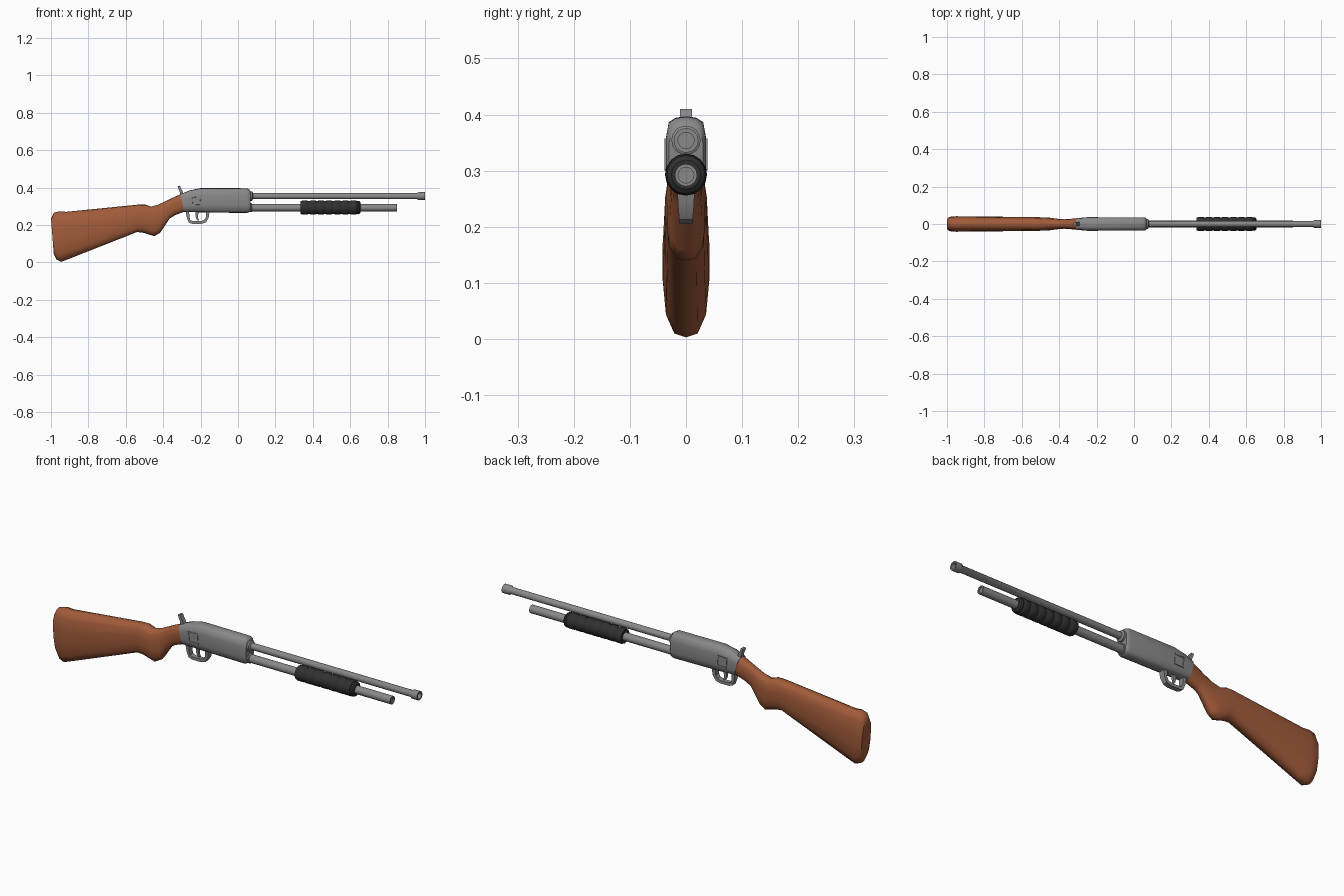
import bpy, bmesh, math

if "Cube" in bpy.data.objects:
    bpy.data.objects.remove(bpy.data.objects["Cube"])


def material(name, rgb):
    m = bpy.data.materials.new(name)
    m.diffuse_color = (*rgb, 1)
    m.use_nodes = True
    m.node_tree.nodes["Principled BSDF"].inputs["Base Color"].default_value = m.diffuse_color
    return m


STEEL = material("grey steel", (0.25, 0.25, 0.25))
WOOD = material("brown wood", (0.36, 0.105, 0.042))
GRIP = material("dark grip", (0.03, 0.03, 0.03))


def finish(bm, name, mat, angle=35):
    bmesh.ops.recalc_face_normals(bm, faces=bm.faces)
    me = bpy.data.meshes.new(name)
    bm.to_mesh(me)
    bm.free()
    me.materials.append(mat)
    ob = bpy.data.objects.new(name, me)
    bpy.context.collection.objects.link(ob)
    bpy.ops.object.select_all(action='DESELECT')
    ob.select_set(True)
    bpy.context.view_layer.objects.active = ob
    bpy.ops.object.shade_smooth_by_angle(angle=math.radians(angle))
    return ob


def bridge(bm, rings, caps=True):
    n = len(rings[0])
    for a, b in zip(rings, rings[1:]):
        for i in range(n):
            j = (i + 1) % n
            bm.faces.new((a[i], a[j], b[j], b[i]))
    if caps:
        bm.faces.new(rings[0])
        bm.faces.new(rings[-1])


def loft(name, mat, sections, quarter, angle=35):
    """Sections are (top x, top z, bottom x, bottom z, half width); quarter is
    the upper right part of the unit cross-section, mirrored both ways."""
    right = quarter + [(y, -v) for y, v in reversed(quarter)]
    ring = right + [(-y, v) for y, v in reversed(right) if y > 0]
    bm = bmesh.new()
    rings = []
    for tx, tz, bx, bz, w in sections:
        rings.append([bm.verts.new(((tx + bx) / 2 + v * (tx - bx) / 2, y * w,
                                    (tz + bz) / 2 + v * (tz - bz) / 2)) for y, v in ring])
    bridge(bm, rings)
    return finish(bm, name, mat, angle)


def lathe(name, mat, profile, z, sides=16, angle=35):
    """Turn (x, radius) points about an axis along x at height z."""
    bm = bmesh.new()
    rings = []
    for x, r in profile:
        rings.append([bm.verts.new((x, r * math.cos(2 * math.pi * i / sides),
                                    z + r * math.sin(2 * math.pi * i / sides)))
                      for i in range(sides)])
    bridge(bm, rings)
    return finish(bm, name, mat, angle)


OVAL = [(0.0, 1.0), (0.5, 0.95), (0.86, 0.7), (1.0, 0.25)]
BODY = [(0.0, 1.0), (0.5, 0.96), (0.85, 0.84), (1.0, 0.4)]
SQUARE = [(1.0, 1.0)]

# Wooden stock with its pistol-style wrist
loft("stock", WOOD, [
    (-1.0, .235, -.985, .045, .034),
    (-.985, .265, -.97, .014, .039),
    (-.955, .273, -.945, .003, .0415),
    (-.92, .27, -.905, .018, .041),
    (-.53, .309, -.54, .162, .037),
    (-.495, .309, -.51, .159, .036),
    (-.465, .298, -.447, .14, .034),
    (-.425, .309, -.416, .158, .029),
    (-.385, .328, -.365, .235, .025),
    (-.35, .345, -.335, .253, .027),
    (-.303, .366, -.28, .273, .032)], OVAL, 50)

# Steel receiver
loft("receiver", STEEL, [
    (-.31, .364, -.286, .27, .032),
    (-.26, .384, -.25, .269, .035),
    (-.2, .397, -.2, .267, .036),
    (.048, .396, .048, .264, .036),
    (.06, .391, .06, .268, .034),
    (.066, .381, .066, .275, .03)], BODY, 50)

# Barrel with muzzle ring and bore
lathe("barrel", STEEL, [
    (.05, .026), (.075, .026), (.08, .0165), (.958, .0165), (.966, .022),
    (1.0, .022), (1.0, .0145), (.96, .0145)], .354)

# Magazine tube under the barrel
lathe("magazine_tube", STEEL, [
    (.05, .024), (.072, .024), (.075, .02), (.85, .02), (.85, .014), (.844, .014)], .292)

# Ribbed pump grip
ribs = [(.335, .021), (.335, .034)]
for i in range(7):
    x = .338 + i * .0435
    ribs += [(x, .034), (x + .005, .0375), (x + .033, .0375), (x + .038, .034)]
ribs += [(.642, .0365), (.65, .034), (.656, .026), (.656, .02)]
lathe("pump_grip", GRIP, ribs, .293)

# Trigger guard loop (outer and inner edge pairs)
loft("trigger_guard", STEEL, [
    (-.152, .275, -.172, .275, .016),
    (-.157, .237, -.172, .24, .014),
    (-.172, .213, -.182, .226, .012),
    (-.195, .206, -.2, .22, .012),
    (-.245, .206, -.242, .22, .012),
    (-.264, .213, -.255, .226, .012),
    (-.273, .237, -.259, .24, .013),
    (-.28, .275, -.262, .275, .015)], SQUARE)

# Trigger
loft("trigger", STEEL, [
    (-.207, .272, -.226, .272, .006),
    (-.214, .25, -.228, .25, .006),
    (-.214, .237, -.224, .234, .005),
    (-.207, .226, -.214, .223, .005)], SQUARE)

# Hammer spur behind the receiver
loft("hammer", STEEL, [
    (-.288, .36, -.308, .352, .011),
    (-.297, .382, -.312, .379, .011),
    (-.304, .394, -.318, .392, .011),
    (-.31, .41, -.323, .408, .011)], SQUARE)

# Framed port plate on each side, with a sunken centre
for side, label in ((-1, "front"), (1, "back")):
    bm = bmesh.new()
    corners = [(-.252, .353), (-.197, .357), (-.193, .302), (-.247, .3)]
    rings = [[bm.verts.new((x, side * y, z)) for x, z in corners] for y in (.033, .0385)]
    bridge(bm, rings)
    bm.faces.ensure_lookup_table()
    bmesh.ops.recalc_face_normals(bm, faces=bm.faces)
    face = max(bm.faces, key=lambda f: side * f.calc_center_median().y)
    bmesh.ops.inset_region(bm, faces=[face], thickness=.009)
    bmesh.ops.inset_region(bm, faces=[face], thickness=.001, depth=-.002)
    finish(bm, "port_plate_" + label, STEEL)
